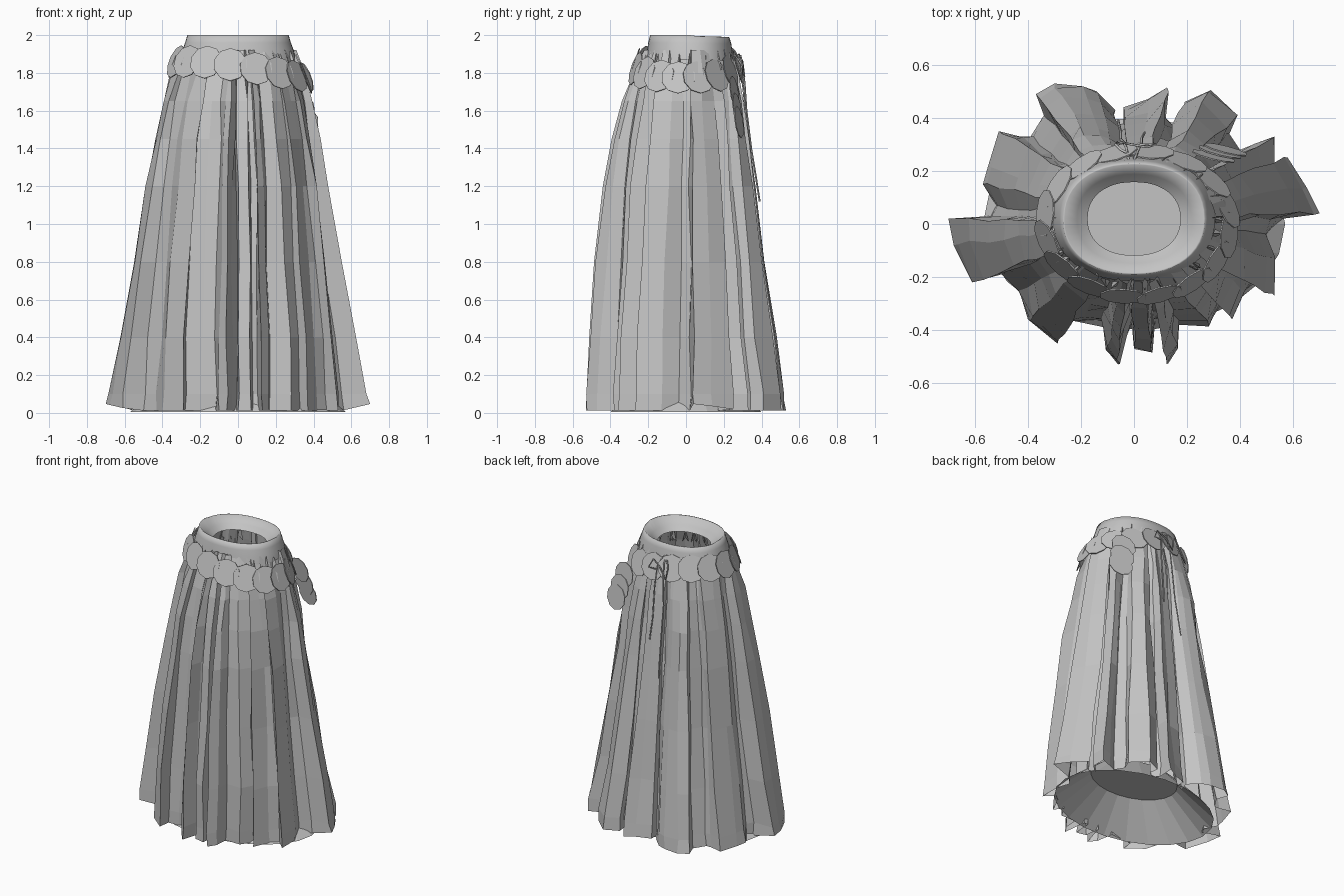
import bpy, bmesh, math, random
from mathutils import Vector, Matrix

if "Cube" in bpy.data.objects:
    bpy.data.objects.remove(bpy.data.objects["Cube"])

random.seed(4)
grey = bpy.data.materials.new("cloth_grey")
grey.diffuse_color = (0.55, 0.55, 0.55, 1)
grey.use_nodes = True
grey.node_tree.nodes["Principled BSDF"].inputs["Base Color"].default_value = grey.diffuse_color


def make(name, verts, faces, smooth=False):
    me = bpy.data.meshes.new(name)
    me.from_pydata(verts, [], faces)
    me.materials.append(grey)
    me.polygons.foreach_set("use_smooth", [smooth] * len(me.polygons))
    me.update()
    ob = bpy.data.objects.new(name, me)
    bpy.context.collection.objects.link(ob)
    return ob


def bridge(rows, n):
    """Quads between successive closed rings of n points."""
    return [(r * n + i, r * n + (i + 1) % n, (r + 1) * n + (i + 1) % n, (r + 1) * n + i)
            for r in range(rows - 1) for i in range(n)]


def ellipse(rx, ry, cy, z, n, power=1.0):
    pts = []
    for i in range(n):
        c, s = math.cos(2 * math.pi * i / n), math.sin(2 * math.pi * i / n)
        pts.append((rx * math.copysign(abs(c) ** power, c),
                    cy + ry * math.copysign(abs(s) ** power, s), z))
    return pts


# Pleated skirt: folded hem outline (counter-clockwise from the right) gathered up to the waist
hem = [(.70, .04), (.65, .14), (.58, .25), (.52, .17), (.47, .18), (.53, .23), (.53, .33),
       (.45, .30), (.40, .28), (.36, .34), (.39, .41), (.29, .505), (.19, .46), (.20, .40),
       (.16, .36), (.12, .40), (.125, .515), (.05, .47), (-.04, .44), (-.04, .38),
       (-.09, .36), (-.07, .43), (-.14, .50), (-.20, .52), (-.30, .53), (-.37, .49),
       (-.34, .41), (-.39, .33), (-.43, .33), (-.51, .35), (-.55, .22), (-.57, .15),
       (-.52, .07), (-.54, .03), (-.70, .02), (-.68, -.08), (-.61, -.22), (-.50, -.19),
       (-.43, -.26), (-.40, -.36), (-.29, -.45), (-.28, -.37), (-.20, -.365), (-.12, -.36),
       (-.10, -.48), (-.06, -.53), (-.03, -.43), (-.01, -.36), (.0, -.47), (.07, -.485),
       (.08, -.36), (.11, -.36), (.13, -.525), (.165, -.47), (.17, -.38), (.28, -.38),
       (.33, -.30), (.37, -.36), (.42, -.25), (.47, -.21), (.53, -.27), (.53, -.13),
       (.50, -.04), (.56, .02)]
levels = [0, .1, .4, .8, 1.2, 1.45, 1.65, 1.8, 1.92]
side_s = [1, .97, .81, .62, .44, .33, .22, .11, 0]
front_s = [1, .99, .96, .84, .68, .53, .36, .17, 0]
verts = []
for k, z in enumerate(levels):
    for x, y in hem:
        a = math.atan2(y / .44, x / .60)
        depth = math.hypot(x / .60, y / .44)
        g = 1 + .3 * (depth - 1)
        wx, wy = .295 * g * math.cos(a), .010 + .222 * g * math.sin(a)
        w = max(0, -math.sin(a))
        s = side_s[k] * (1 - w) + front_s[k] * w
        j = .009 if 0 < k < 8 else 0
        zz = z if k else .012 + .035 * max(0, abs(x) - .55) / .15
        verts.append((wx + s * (x - wx) + random.uniform(-j, j),
                      wy + s * (y - wy) + random.uniform(-j, j), zz))
make("pleated_skirt", verts, bridge(len(levels), len(hem)))

# Hem lining: cone rising to a flat floor
n = 22
verts = ellipse(.57, .40, 0, .006, n) + ellipse(.31, .215, 0, .21, n)
make("hem_lining", verts, [f[::-1] for f in bridge(2, n)] + [tuple(range(n, 2 * n))])

# Waistband: flared outside, rolled lip, funnel inside
n = 48
rings = [(.305, .235, 1.87), (.295, .226, 1.92), (.28, .220, 1.96), (.268, .210, 1.995),
         (.262, .204, 1.997), (.215, .168, 1.95), (.175, .138, 1.92)]
verts = []
for rx, ry, z in rings:
    verts += [(x, y, zz - .03 * max(0, y)) for x, y, zz in ellipse(rx, ry, .02, z, n, .9)]
for i, v in enumerate(verts):   # keep the front of the lip at full height
    if 3 * n <= i < 5 * n and v[1] < .05:
        verts[i] = (v[0], v[1], 2.0)
make("waistband", verts, bridge(len(rings), n), True)

# Gathers: small pointed folds peeking above the belt
verts, faces = [], []
for i in range(28):
    a = 2 * math.pi * (i + random.uniform(-.4, .4)) / 28
    top = random.uniform(1.88, 1.93)
    lean = random.uniform(-.06, .06)

    def at(da, r, z):
        return (.30 * r * math.cos(a + da), .015 + .232 * r * math.sin(a + da), z)
    b = len(verts)
    verts += [at(0, 1.02, top), at(-.07, 1.03, 1.80), at(lean, 1.15, 1.82), at(.07, 1.03, 1.80)]
    faces += [(b, b + 1, b + 2), (b, b + 2, b + 3)]
make("waist_gathers", verts, faces)


# Belt of overlapping flat discs
def disc(bm, pos, normal, radius):
    m = Matrix.Translation(pos) @ Vector(normal).to_track_quat('Z', 'Y').to_matrix().to_4x4()
    bmesh.ops.create_cone(bm, cap_ends=True, segments=10, radius1=radius,
                          radius2=radius, depth=.005, matrix=m)


bm = bmesh.new()
count = 16
for i in range(count):
    a = 2 * math.pi * i / count - math.pi / 2 - .15
    x, y = .012 + .35 * math.cos(a), .275 * math.sin(a)
    z = min(1.86, 1.84 - (.18 if x > 0 else .10) * x)
    yaw = a + .10
    disc(bm, (x, y, z), (math.cos(yaw) / .35, math.sin(yaw) / .275, 1.1), .09)
# loose end of the belt hanging at the back right
for pos in [(.30, .255, 1.70), (.325, .27, 1.61), (.345, .28, 1.54)]:
    disc(bm, pos, (.25, 1, .15), .085)
me = bpy.data.meshes.new("disc_belt")
bm.to_mesh(me)
bm.free()
me.materials.append(grey)
bpy.context.collection.objects.link(bpy.data.objects.new("disc_belt", me))


# Tie cords hanging at the back
def cord(name, pts):
    cu = bpy.data.curves.new(name, 'CURVE')
    cu.dimensions = '3D'
    cu.bevel_depth = .005
    cu.bevel_resolution = 0
    cu.use_fill_caps = True
    sp = cu.splines.new('POLY')
    sp.points.add(len(pts) - 1)
    for p, q in zip(sp.points, pts):
        p.co = (*q, 1)
    cu.materials.append(grey)
    bpy.context.collection.objects.link(bpy.data.objects.new(name, cu))


cord("long_cord", [(-.02, .24, 1.92), (-.03, .29, 1.87), (-.04, .31, 1.75), (-.05, .32, 1.6),
                   (-.05, .345, 1.4), (-.055, .37, 1.25), (-.06, .39, 1.12)])
cord("short_cord", [(.0, .24, 1.92), (.02, .29, 1.85), (.03, .305, 1.7), (.03, .325, 1.5),
                    (.04, .345, 1.35)])
cord("bow_loop", [(-.01, .26, 1.88), (-.05, .28, 1.90), (-.07, .30, 1.86), (-.06, .31, 1.78),
                  (-.01, .30, 1.85), (.05, .29, 1.89), (.08, .30, 1.83), (.02, .30, 1.83)])
